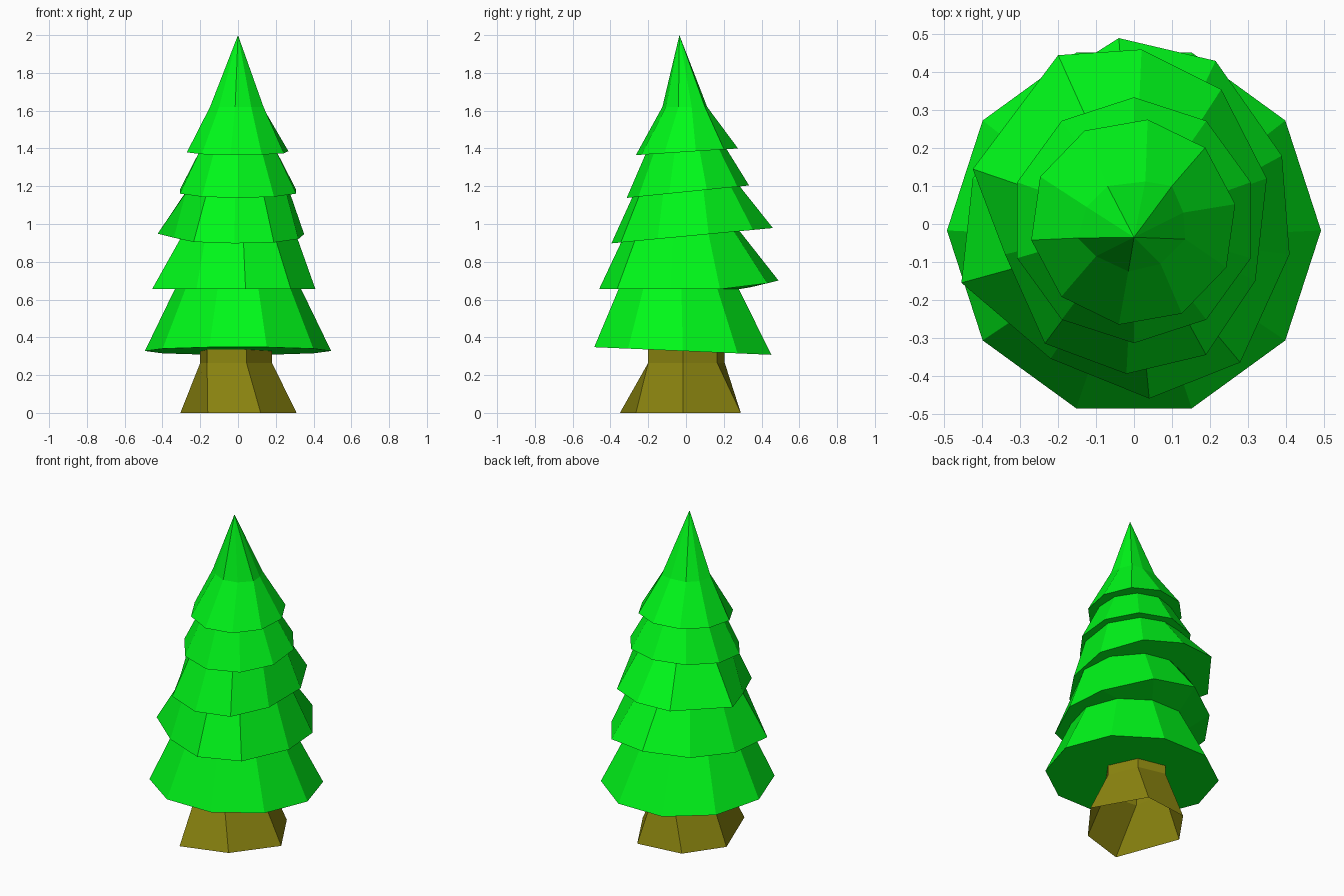
import bpy, bmesh
from math import sin, cos, atan2, radians

if "Cube" in bpy.data.objects:
    bpy.data.objects.remove(bpy.data.objects["Cube"])


def material(name, color):
    m = bpy.data.materials.new(name)
    m.diffuse_color = (*color, 1)
    m.use_nodes = True
    m.node_tree.nodes["Principled BSDF"].inputs["Base Color"].default_value = m.diffuse_color
    return m


def bridge(bm, a, b):
    n = len(a)
    for i in range(n):
        j = (i + 1) % n
        bm.faces.new((a[i], a[j], b[j], b[i]))


def finish(bm, name, mat):
    me = bpy.data.meshes.new(name)
    bm.to_mesh(me)
    bm.free()
    me.materials.append(mat)
    ob = bpy.data.objects.new(name, me)
    bpy.context.collection.objects.link(ob)


def polygon(r, start, cx=0, cy=0, n=10):
    return [(cx + r * cos(radians(start + i * 360 / n)),
             cy + r * sin(radians(start + i * 360 / n))) for i in range(n)]


def ring(bm, pts, zf):
    return [bm.verts.new((x, y, zf(y))) for x, y in pts]


# Trunk: uneven six-sided foot, open below, tapering to a neck
foot = [(.31, -.015), (.135, .29), (-.15, .255), (-.305, .035), (-.16, -.35), (.12, -.265)]
neck = [(.18, -.015), (.11, .165), (-.06, .205), (-.2, .03), (-.164, -.175), (.045, -.2)]
bm = bmesh.new()
prev = None
for pts, z in ((foot, 0), (neck, .265), (neck, .345)):
    cur = ring(bm, pts, lambda y: z)
    if prev:
        bridge(bm, prev, cur)
    prev = cur
finish(bm, "trunk", material("bark", (.26, .235, .005)))

# Foliage: skirt outlines with their tilted base planes
skirt_2 = [(.41, -.08), (.39, .18), (.215, .43), (-.04, .49), (-.27, .345),
           (-.425, .12), (-.455, -.155), (-.22, -.355), (.04, -.46), (.28, -.365)]
skirt_3 = [(.32, -.15), (.35, .12), (.23, .355), (.02, .46), (-.2, .445),
           (-.425, .145), (-.34, -.08), (-.235, -.315), (-.02, -.395), (.19, -.345)]
tip_ring = [(.135, -.04), (.13, .03), (.1, .1), (.03, .112), (-.07, .1),
            (-.125, .045), (-.148, -.037), (-.1, -.085), (-.015, -.125), (.07, -.105)]
# outline, base height function, neck radius, neck centre y
skirts = [
    (polygon(.493, 0, 0, -.017), lambda y: .327 - .043 * y, .335, -.04),
    (skirt_2, lambda y: .655 + max(0, y - .3) * .24, .315, -.03),
    (skirt_3, lambda y: .935 + .095 * y, .285, 0),
    (polygon(.324, -18, 0, .01), lambda y: 1.17 + .102 * y, .215, 0),
    (polygon(.273, -26, -.002, .005), lambda y: 1.382 + .065 * y, 0, 0),
]
bm = bmesh.new()
prev = None
for i, (pts, zf, r, cy) in enumerate(skirts):
    base = ring(bm, pts, zf)
    if prev:
        bridge(bm, prev, base)
    else:
        bm.faces.new(base[::-1])
    if i < 4:  # neck follows the plane of the next skirt up
        angles = [atan2(y - cy, x) for x, y in pts]
        top = [(r * cos(a), cy + r * sin(a)) for a in angles]
        prev = ring(bm, top, skirts[i + 1][1])
    else:
        prev = ring(bm, tip_ring, lambda y: 1.62)
    bridge(bm, base, prev)

# Pointed tip
tip = bm.verts.new((0, -.035, 2))
for i in range(10):
    bm.faces.new((prev[i], prev[(i + 1) % 10], tip))
finish(bm, "foliage", material("leaf_green", (0, .95, .01)))
